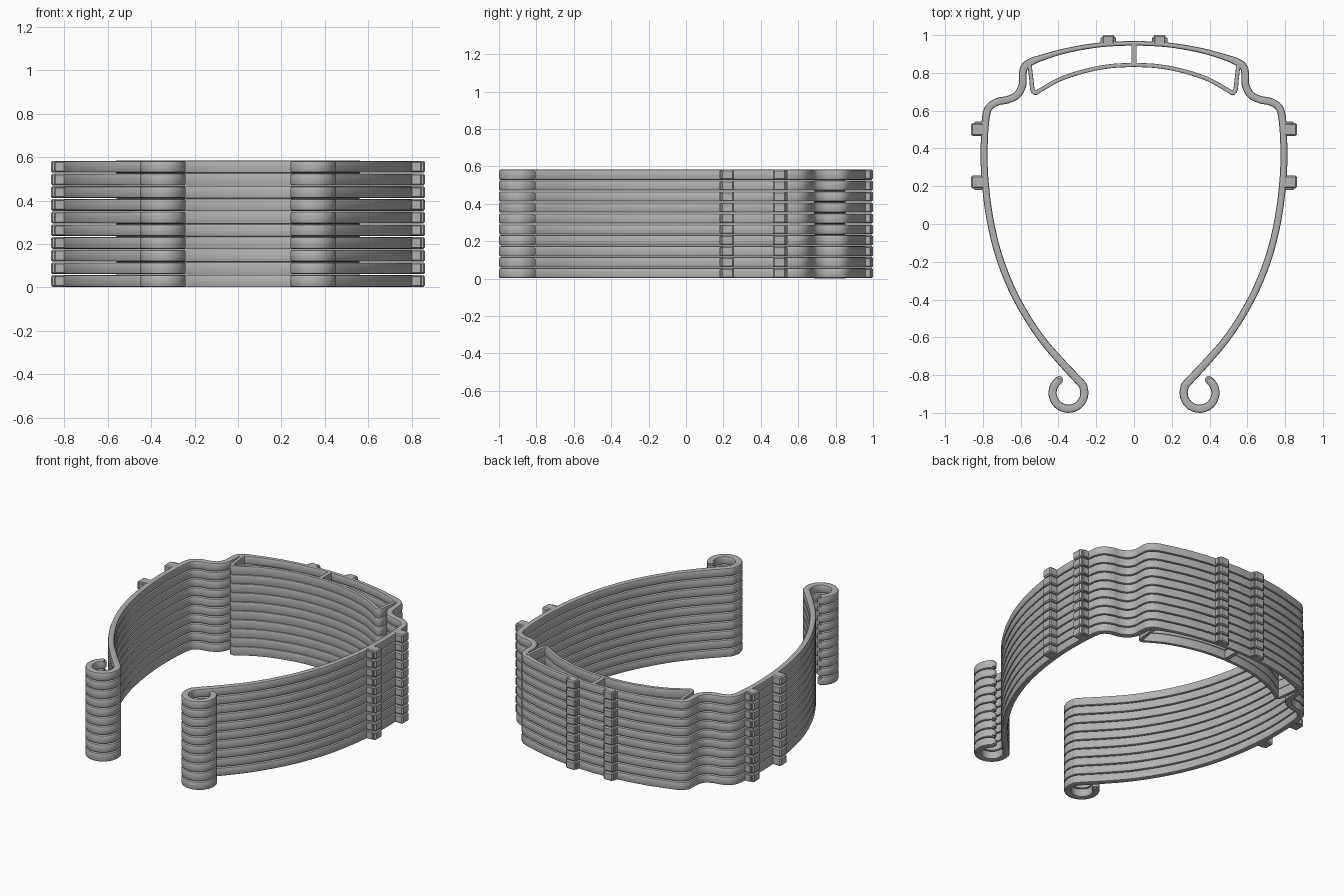
import bpy, bmesh, math
from mathutils import Vector

cube = bpy.data.objects.get("Cube")
if cube:
    bpy.data.objects.remove(cube, do_unlink=True)

LAYERS, PITCH = 10, 0.0585
BAND_Z = (0.002, 0.0565)

grey = bpy.data.materials.new("mid grey plastic")
grey.use_nodes = True
grey.diffuse_color = (0.45, 0.45, 0.45, 1)
grey.node_tree.nodes["Principled BSDF"].inputs["Base Color"].default_value = (0.45, 0.45, 0.45, 1)


def finish(bm, name, mirror=True):
    """Turn a bmesh into an object, mirrored in x and stacked in z."""
    bmesh.ops.recalc_face_normals(bm, faces=bm.faces)
    mesh = bpy.data.meshes.new(name)
    bm.to_mesh(mesh)
    bm.free()
    mesh.materials.append(grey)
    ob = bpy.data.objects.new(name, mesh)
    bpy.context.collection.objects.link(ob)
    bpy.ops.object.select_all(action='DESELECT')
    ob.select_set(True)
    bpy.context.view_layer.objects.active = ob
    bpy.ops.object.shade_smooth_by_angle(angle=math.radians(32))
    if mirror:
        m = ob.modifiers.new("mirror", 'MIRROR')
        m.use_clip = True
    a = ob.modifiers.new("stack", 'ARRAY')
    a.count = LAYERS
    a.use_relative_offset = False
    a.use_constant_offset = True
    a.constant_offset_displace = (0, 0, PITCH)
    return ob


def smooth_path(pts, steps=5):
    """Catmull-Rom curve through (x, y, width) points."""
    p = [Vector(q) for q in pts]
    p = [2 * p[0] - p[1]] + p + [2 * p[-1] - p[-2]]
    out = []
    for a, b, c, d in zip(p, p[1:], p[2:], p[3:]):
        for i in range(steps):
            t = i / steps
            out.append(0.5 * (2 * b + (c - a) * t + (2 * a - 5 * b + 4 * c - d) * t ** 2
                              + (3 * b - a - 3 * c + d) * t ** 3))
    return out + [p[-2]]


def ribbon(name, path, z, chamfer, open_start=False):
    """Sweep an upright strip with chamfered edges along a flat path."""
    bm = bmesh.new()
    rings = []
    z0, z1 = z
    for i, q in enumerate(path):
        d = path[min(i + 1, len(path) - 1)] - path[max(i - 1, 0)]
        n = Vector((-d.y, d.x)).normalized()
        if i == 0 and open_start:
            n = Vector((0, 1))
        w, c = q.z / 2, chamfer
        half = [(w - c, z0), (w - c * 0.3, z0 + c * 0.3), (w, z0 + c),
                (w, z1 - c), (w - c * 0.3, z1 - c * 0.3), (w - c, z1)]
        sect = half + [(-o, h) for o, h in reversed(half)]
        rings.append([bm.verts.new((q.x + n.x * o, q.y + n.y * o, h)) for o, h in sect])
    for r, s in zip(rings, rings[1:]):
        for j in range(len(r)):
            k = (j + 1) % len(r)
            bm.faces.new((r[j], r[k], s[k], s[j]))
    if not open_start:
        bm.faces.new(rings[0])
    bm.faces.new(rings[-1])
    return finish(bm, name)


def block(name, x, y, z, chamfer=0.0, mirror=True):
    bm = bmesh.new()
    bmesh.ops.create_cube(bm, size=1)
    for v in bm.verts:
        v.co = [r[0] if c < 0 else r[1] for c, r in zip(v.co, (x, y, z))]
    if chamfer:
        bmesh.ops.bevel(bm, geom=bm.edges[:], offset=chamfer, segments=1, affect='EDGES')
    return finish(bm, name, mirror)


# Main band: brow, stepped corner, bowed arm and curled hook
T = 0.04
arm = [(0, .958, .024), (.18, .948, .025), (.35, .92, .027), (.48, .883, .032),
       (.55, .856, T), (.583, .825, T), (.589, .775, T), (.592, .73, T),
       (.62, .682, T), (.67, .658, T), (.72, .648, T), (.765, .62, T),
       (.784, .565, T), (.793, .42, .037), (.79, .25, .037), (.765, .04, .037),
       (.715, -.17, .037), (.63, -.38, .037), (.51, -.58, .037), (.39, -.725, T)]
hook = []
for i in range(15):
    a = math.radians(142 + i * 19.4)
    hook.append((.347 + .084 * math.cos(a), -.894 + .084 * math.sin(a), .043))
ribbon("main_band", smooth_path(arm + hook), BAND_Z, 0.009, open_start=True)

# Rounded tip closing each hook
bm = bmesh.new()
bmesh.ops.create_cone(bm, cap_ends=True, segments=20, radius1=.0215, radius2=.0215,
                      depth=BAND_Z[1] - BAND_Z[0])
bmesh.ops.bevel(bm, geom=[e for e in bm.edges if abs(e.verts[0].co.z - e.verts[1].co.z) < 1e-4],
                offset=.009, segments=2, affect='EDGES')
bmesh.ops.translate(bm, verts=bm.verts, vec=(hook[-1][0], hook[-1][1], sum(BAND_Z) / 2))
finish(bm, "hook_tip")

# Inner crescent behind the brow, with its end legs
inner_z = (0.0005, 0.058)
crescent = [(0, .843, .022), (.13, .835, .022), (.26, .81, .022), (.39, .767, .022),
            (.49, .712, .022), (.522, .695, .024), (.537, .712, .024),
            (.543, .76, .022), (.55, .82, .022), (.552, .85, .022)]
ribbon("inner_crescent", smooth_path(crescent), inner_z, 0.004, open_start=True)
block("centre_rib", (-.013, .013), (.848, .952), (.003, .0555), mirror=False)

# Mounting studs: a wide foot and a narrower head
for tag, y, step in (("rear", .5, 1), ("front", .222, -1)):
    block(f"side_stud_{tag}", (.79, .862), (y - .034, y + .034), BAND_Z, .007)
    block(f"side_stud_{tag}_flange", (.79, .845), (y + step * .03 - .012, y + step * .03 + .012),
          (.006, .0525), .003)
block("brow_stud", (.103, .168), (.945, 1.0), BAND_Z, .007)
block("brow_stud_flange", (.094, .177), (.945, .988), (.006, .0525), .003)
